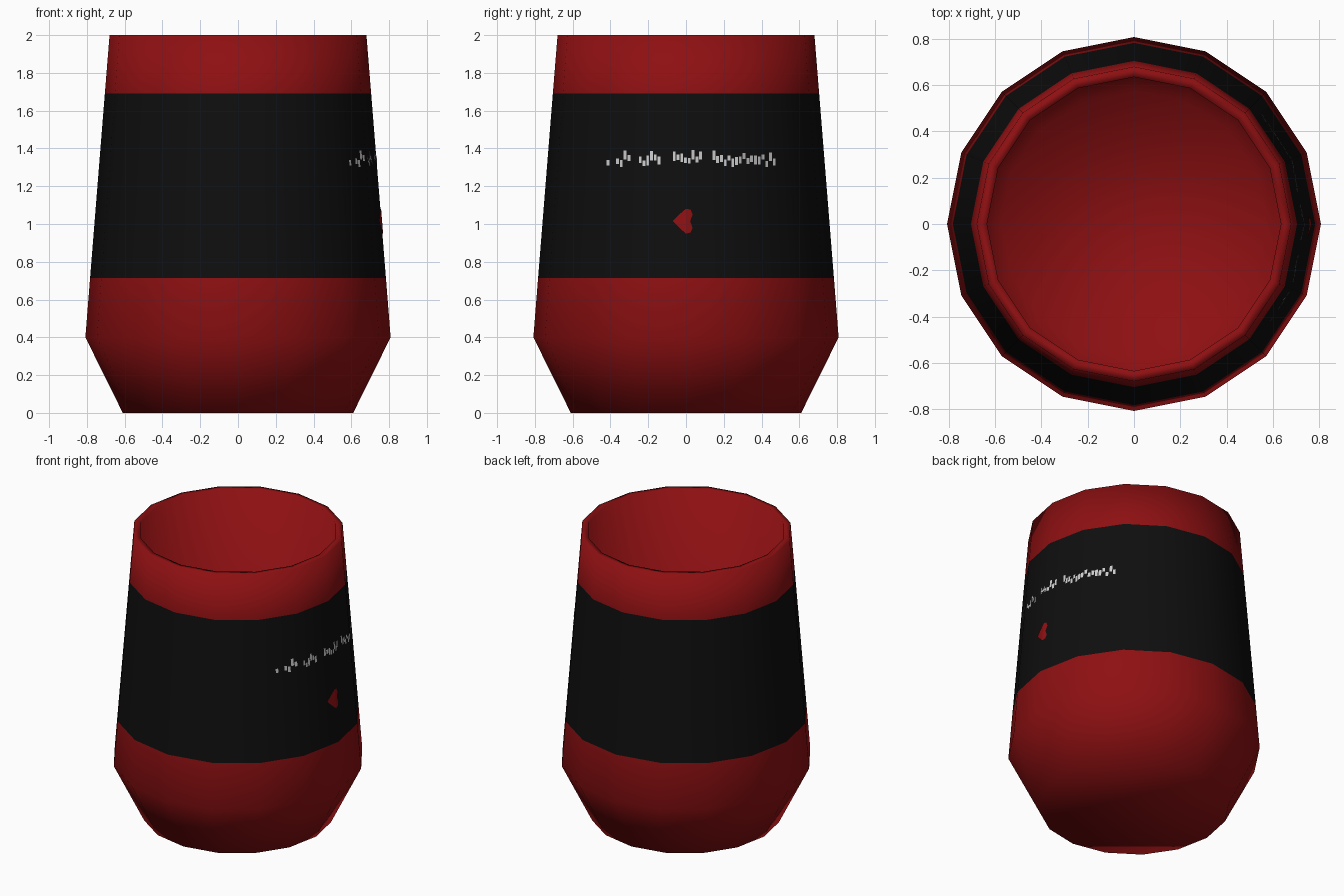
import bpy, bmesh, math, random

if "Cube" in bpy.data.objects:
    bpy.data.objects.remove(bpy.data.objects["Cube"])

random.seed(4)
SIDES = 16


def material(name, rgb):
    m = bpy.data.materials.new(name)
    m.diffuse_color = (*rgb, 1)
    m.use_nodes = True
    m.node_tree.nodes["Principled BSDF"].inputs["Base Color"].default_value = m.diffuse_color
    return m


red = material("deep red", (0.27, 0.005, 0.006))
black = material("black", (0.0045, 0.0045, 0.0045))
pale = material("pale grey", (0.6, 0.6, 0.6))


def finish(name, bm, mats, smooth=True):
    me = bpy.data.meshes.new(name)
    bm.to_mesh(me)
    bm.free()
    for m in mats:
        me.materials.append(m)
    for p in me.polygons:
        p.use_smooth = smooth
    ob = bpy.data.objects.new(name, me)
    bpy.context.collection.objects.link(ob)
    return ob


# Hollow cup: closed profile (radius, z) from the base, over the rim, to the inner floor
profile = [(0.61, 0), (0.808, 0.4), (0.783, 0.715), (0.705, 1.69), (0.68, 2.0),
           (0.635, 2.0), (0.755, 0.42), (0.575, 0.06)]
BAND = 2  # profile segment that is black
bm = bmesh.new()
rings = []
for r, z in profile:
    rings.append([bm.verts.new((r * math.cos(2 * math.pi * k / SIDES),
                                r * math.sin(2 * math.pi * k / SIDES), z))
                  for k in range(SIDES)])
for i in range(len(rings) - 1):
    for k in range(SIDES):
        n = (k + 1) % SIDES
        f = bm.faces.new((rings[i][k], rings[i][n], rings[i + 1][n], rings[i + 1][k]))
        f.material_index = 1 if i == BAND else 0
bm.faces.new(rings[0][::-1])
bm.faces.new(rings[-1])
finish("cup", bm, [red, black])


# Point on the faceted right-hand wall at a given y and z
def on_wall(y, z, lift=0.004):
    r = 0.808 + (z - 0.4) / 1.6 * (0.68 - 0.808)
    step = 2 * math.pi / SIDES
    k = 0
    while r * math.sin((k + 1) * step) < abs(y):
        k += 1
    a, b = k * step, (k + 1) * step
    t = (abs(y) / r - math.sin(a)) / (math.sin(b) - math.sin(a))
    x = r * (math.cos(a) + t * (math.cos(b) - math.cos(a)))
    return (x + lift, y, z)


# Row of abstract pale flecks
bm = bmesh.new()
for start, end in [(-0.42, -0.40), (-0.37, -0.29), (-0.25, -0.13),
                   (-0.07, 0.09), (0.14, 0.47)]:
    y = start
    while y < end - 0.005:
        low = random.uniform(1.30, 1.345)
        high = low + random.uniform(0.025, 0.055)
        bm.faces.new([bm.verts.new(on_wall(*p)) for p in
                      ((y, low), (y + 0.015, low), (y + 0.015, high), (y, high))])
        y += 0.02
finish("pale_flecks", bm, [pale], False)

# Small sideways heart, split along the wall ridge
bm = bmesh.new()
half = [(-0.07, 0), (-0.03, 0.04), (0, 0.066), (0.025, 0.06), (0.035, 0.035), (0.022, 0)]
for s in (1, -1):
    centre = on_wall(0, 1.015)
    for (y0, z0), (y1, z1) in zip(half, half[1:]):
        pts = [centre, on_wall(y0, 1.015 + s * z0), on_wall(y1, 1.015 + s * z1)]
        if s < 0:
            pts.reverse()
        f = bm.faces.new([bm.verts.new(p) for p in pts])
        f.normal_update()
        if f.normal.x < 0:
            f.normal_flip()
finish("heart_mark", bm, [red], False)
